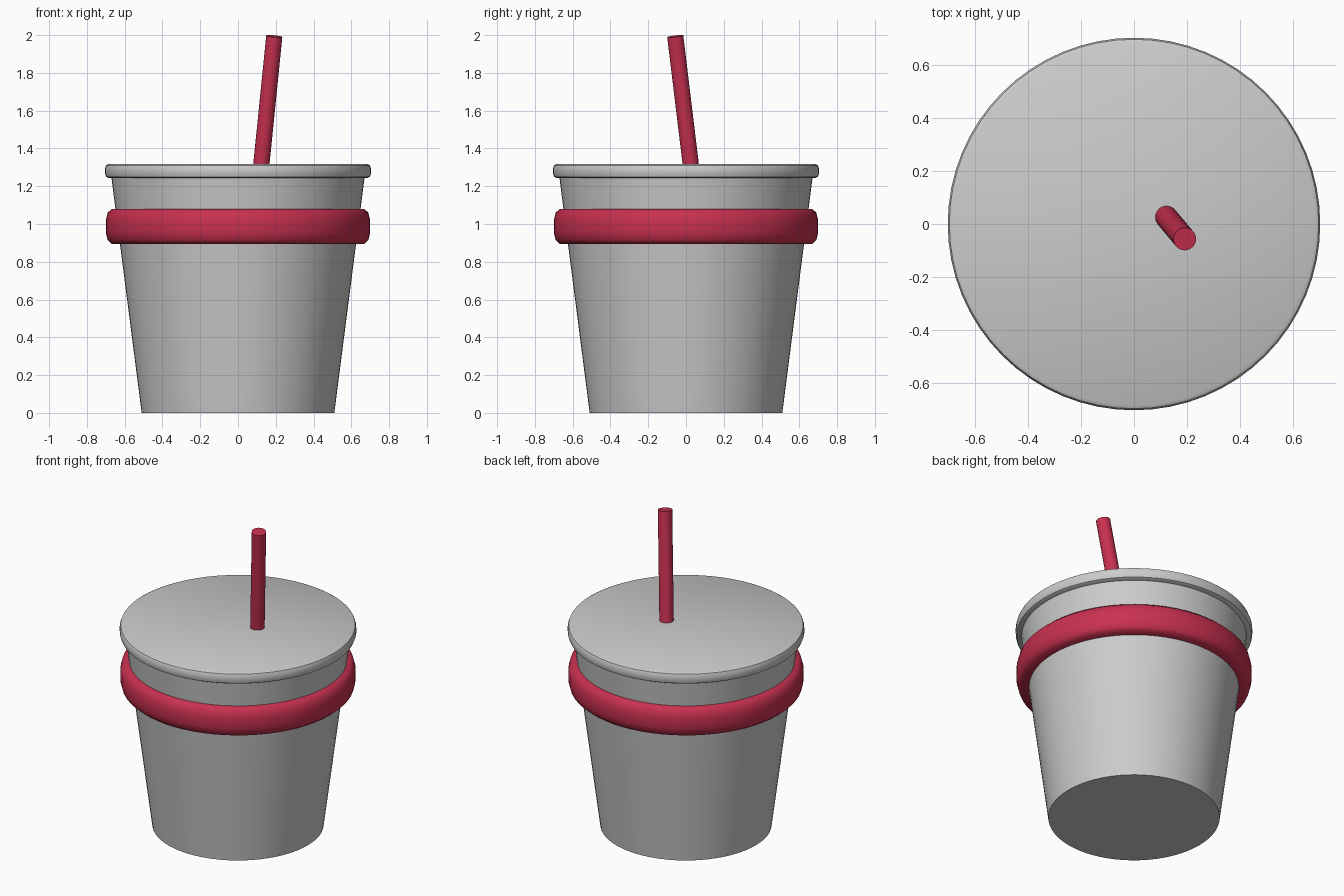
import bpy, math
from mathutils import Vector

if "Cube" in bpy.data.objects:
    bpy.data.objects.remove(bpy.data.objects["Cube"])


def lathe(name, profile, segments=64, closed=False, angle=40):
    """Revolve (radius, z) points around z; open profiles get capped ends."""
    n = len(profile)
    verts = [(r * math.cos(2 * math.pi * s / segments),
              r * math.sin(2 * math.pi * s / segments), z)
             for r, z in profile for s in range(segments)]
    faces = []
    for i in range(n if closed else n - 1):
        a, b = i * segments, ((i + 1) % n) * segments
        for s in range(segments):
            t = (s + 1) % segments
            faces.append((a + s, a + t, b + t, b + s))
    if not closed:
        faces.append(tuple(reversed(range(segments))))
        faces.append(tuple(range((n - 1) * segments, n * segments)))
    mesh = bpy.data.meshes.new(name)
    mesh.from_pydata(verts, [], faces)
    obj = bpy.data.objects.new(name, mesh)
    bpy.context.collection.objects.link(obj)
    smooth(obj, angle)
    return obj


def smooth(obj, angle):
    bpy.ops.object.select_all(action='DESELECT')
    obj.select_set(True)
    bpy.context.view_layer.objects.active = obj
    bpy.ops.object.shade_smooth_by_angle(angle=math.radians(angle))


red = bpy.data.materials.new("red")
red.diffuse_color = (0.58, 0.03, 0.08, 1)
red.use_nodes = True
red.node_tree.nodes["Principled BSDF"].inputs["Base Color"].default_value = red.diffuse_color

# Tapered cup body
lathe("cup", [(0.51, 0), (0.672, 1.26)])

# Flat lid with a rounded rim
lathe("lid", [(0.685, 1.243), (0.698, 1.250), (0.704, 1.266), (0.704, 1.295),
              (0.698, 1.311), (0.685, 1.318)])

# Sleeve band around the cup
band = lathe("band", [(0.60, 0.895), (0.668, 0.895), (0.690, 0.915), (0.700, 0.955),
                      (0.700, 1.020), (0.690, 1.060), (0.668, 1.080), (0.60, 1.080)],
             closed=True, angle=60)
band.data.materials.append(red)

# Leaning straw, starting just inside the lid
tip = Vector((0.192, -0.057, 1.994))
foot = Vector((0.122, 0.027, 1.30))
axis = tip - foot
bpy.ops.mesh.primitive_cylinder_add(vertices=24, radius=0.043, depth=axis.length,
                                    location=(tip + foot) / 2)
straw = bpy.context.object
straw.name = "straw"
straw.rotation_euler = axis.to_track_quat('Z', 'Y').to_euler()
straw.data.materials.append(red)
smooth(straw, 40)
